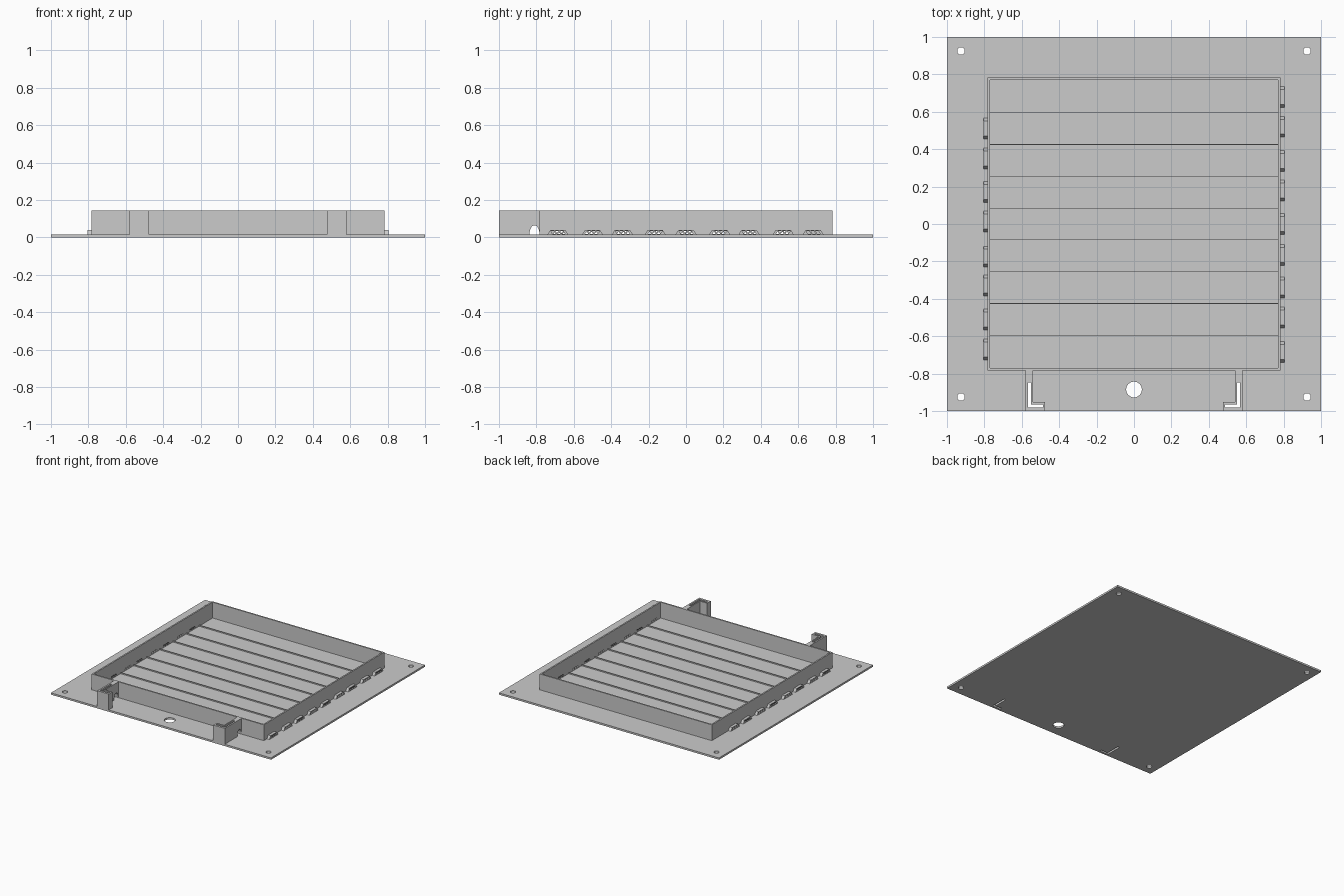
import bpy, bmesh, math
from mathutils import Matrix

if "Cube" in bpy.data.objects:
    bpy.data.objects.remove(bpy.data.objects["Cube"])

FLOOR, TOP = 0.015, 0.145
IN, OUT = 0.77, 0.782
YZ = Matrix(((0, 0, 1, 0), (1, 0, 0, 0), (0, 1, 0, 0), (0, 0, 0, 1)))  # profile drawn in y,z


def sheet(name, loops, lo, hi, frame=Matrix()):
    """Extrude an outline with holes from lo to hi along the profile normal."""
    cu = bpy.data.curves.new(name, 'CURVE')
    cu.dimensions = '2D'
    cu.fill_mode = 'BOTH'
    cu.extrude = (hi - lo) / 2
    for pts in loops:
        s = cu.splines.new('POLY')
        s.points.add(len(pts) - 1)
        for p, (u, v) in zip(s.points, pts):
            p.co = (u, v, 0, 1)
        s.use_cyclic_u = True
    tmp = bpy.data.objects.new(name + "_outline", cu)
    bpy.context.collection.objects.link(tmp)
    dg = bpy.context.evaluated_depsgraph_get()
    me = bpy.data.meshes.new_from_object(tmp.evaluated_get(dg))
    bpy.data.objects.remove(tmp)
    me.transform(frame @ Matrix.Translation((0, 0, (lo + hi) / 2)))
    bm = bmesh.new()
    bm.from_mesh(me)
    bmesh.ops.remove_doubles(bm, verts=bm.verts, dist=1e-5)
    bmesh.ops.recalc_face_normals(bm, faces=bm.faces)
    bm.to_mesh(me)
    bm.free()
    me.name = name
    for p in me.polygons:
        p.use_smooth = False
    ob = bpy.data.objects.new(name, me)
    bpy.context.collection.objects.link(ob)
    return ob


def rect(x0, y0, x1, y1):
    return [(x0, y0), (x1, y0), (x1, y1), (x0, y1)]


def circle(x, y, r, n=32):
    return [(x + r * math.cos(2 * math.pi * i / n), y + r * math.sin(2 * math.pi * i / n))
            for i in range(n)]


def ell(s, x0, x1, x2, y0, y1, y2):
    """L outline: upright x0..x1, foot reaching x2, mirrored by s."""
    return [(s * x, y) for x, y in
            [(x0, y0), (x2, y0), (x2, y1), (x1, y1), (x1, y2), (x0, y2)]]


def wire_slots(y, lean):
    """Three slanted wire openings of one clip."""
    return [[(y + d + a, z) for a, z in
             ((-0.009 - lean, 0.018), (0.007 - lean, 0.018),
              (0.009 + lean, 0.035), (-0.007 + lean, 0.035))]
            for d in (-0.025, 0, 0.025)]


# Base plate with screw holes, cable hole and bracket slots
slots = [ell(s, -0.567, -0.55, -0.487, -0.982, -0.966, -0.847) for s in (1, -1)]
screws = [circle(x, y, 0.02) for x in (-0.925, 0.925) for y in (-0.925, 0.925)]
sheet("base_plate", [rect(-1, -1, 1, 1), circle(0, -0.885, 0.042)] + screws + slots, 0, FLOOR)

# Front and back walls
for name, s in (("front_wall", -1), ("back_wall", 1)):
    a, b = sorted((s * IN, s * OUT))
    sheet(name, [rect(-OUT, a, OUT, b)], FLOOR, TOP)

# Side walls with slotted wire clips
right = [0.68, 0.52, 0.337, 0.18, 0, -0.165, -0.34, -0.50, -0.685]
left = [0.51, 0.35, 0.17, 0.013, -0.175, -0.33, -0.51, -0.67]
for side, s, centres in (("right", 1, right), ("left", -1, left)):
    holes = []
    for i, y in enumerate(centres):
        cut = wire_slots(y, 0.006 if i % 2 else -0.006)
        holes += cut
        a, b = sorted((s * OUT, s * 0.805))
        outline = [(y - 0.056, FLOOR), (y + 0.056, FLOOR), (y + 0.04, 0.04), (y - 0.04, 0.04)]
        sheet(f"{side}_wire_clip_{i + 1}", [outline] + cut, a, b, YZ)
    a, b = sorted((s * IN, s * OUT))
    sheet(f"{side}_wall", [rect(-IN, FLOOR, IN, TOP)] + holes, a, b, YZ)

# Thin strip guides across the tray floor
for i in range(8):
    y = -0.595 + 0.17 * i
    sheet(f"strip_guide_{i + 1}", [rect(-IN, y - 0.0015, IN, y + 0.0015)], FLOOR, FLOOR + 0.01)

# Hollow hooked brackets, joined to the tray by arched webs
for side, s, slot in (("left", 1, slots[0]), ("right", -1, slots[1])):
    outer = ell(s, -0.58, -0.54, -0.475, -1, -0.953, -0.837)
    sheet(f"{side}_bracket", [outer, slot], FLOOR, TOP)
    arch = [(-0.81 + 0.027 * math.cos(math.pi * i / 16), FLOOR + 0.05 * math.sin(math.pi * i / 16))
            for i in range(17)]
    web = [(-0.837, FLOOR), (-0.837, TOP), (-OUT, TOP), (-OUT, FLOOR)] + arch
    a, b = sorted((s * -0.58, s * -0.54))
    sheet(f"{side}_bracket_web", [web], a, b, YZ)
